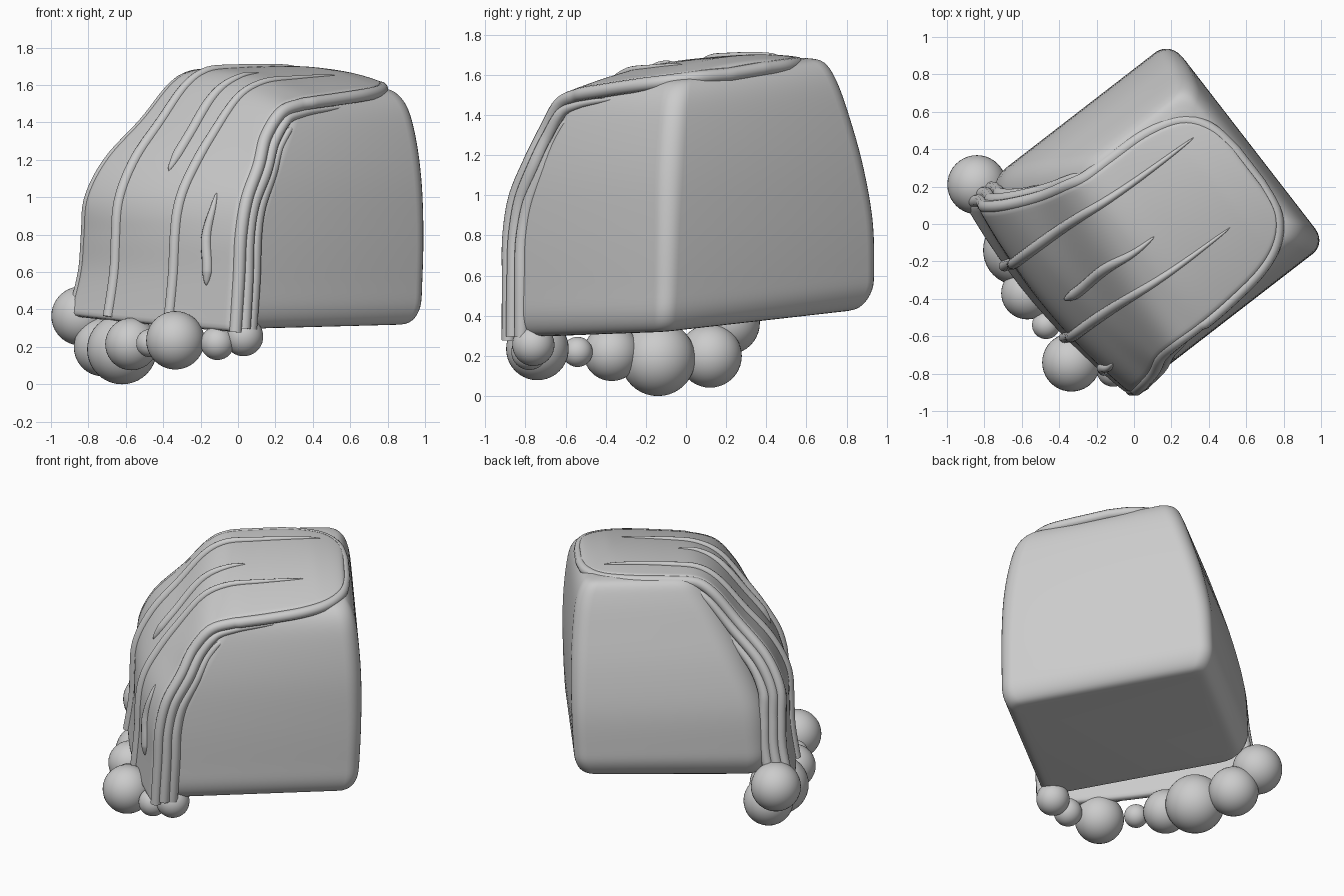
import bpy, bmesh, math
from mathutils import Vector

if "Cube" in bpy.data.objects:
    bpy.data.objects.remove(bpy.data.objects["Cube"])

C, S = 0.6115, 0.7912            # block is turned about z: u = width, v = depth


def world(u, v, z):
    return Vector((C * u + S * v, -S * u + C * v, z))


def catmull(rows, t):
    """Smooth interpolation through rows, t in 0..1."""
    n = len(rows) - 1
    f = min(max(t, 0), 1) * n
    i = min(int(f), n - 1)
    f -= i
    p = [rows[min(max(i + k, 0), n)] for k in (-1, 0, 1, 2)]
    return [0.5 * (2 * b + (c - a) * f + (2 * a - 5 * b + 4 * c - d) * f * f
                   + (3 * b - a - 3 * c + d) * f ** 3) for a, b, c, d in zip(*p)]


def make(name, verts, faces):
    me = bpy.data.meshes.new(name)
    me.from_pydata(verts, [], faces)
    bm = bmesh.new()
    bm.from_mesh(me)
    bmesh.ops.recalc_face_normals(bm, faces=bm.faces)
    bm.to_mesh(me)
    bm.free()
    me.shade_smooth()
    ob = bpy.data.objects.new(name, me)
    bpy.context.collection.objects.link(ob)
    return ob


# --- cliff block: stacked rounded rectangles (u0, u1, v0, v1, z, tilt, corner radius)
levels = [(-.52, .59, -.42, .59, .36, -.09, .06),
          (-.60, .665, -.47, .675, .375, -.09, .07),
          (-.65, .705, -.51, .725, .46, -.09, .08),
          (-.655, .71, -.51, .74, .60, -.07, .085),
          (-.64, .71, -.48, .75, .85, -.05, .09),
          (-.585, .70, -.38, .75, 1.12, -.05, .10),
          (-.51, .67, -.26, .735, 1.36, -.07, .10),
          (-.45, .63, -.16, .71, 1.53, -.09, .10),
          (-.40, .57, -.09, .665, 1.62, -.11, .09),
          (-.33, .48, .00, .60, 1.645, -.12, .07)]
rings, seg = 45, 8
verts, faces = [], []
for k in range(rings):
    u0, u1, v0, v1, z, tilt, r0 = catmull(levels, k / (rings - 1))
    low = max(0, 1 - k / 18)
    for su, sv, a0, big in ((1, 1, 0, 1), (0, 1, 90, 1), (0, 0, 180, 1.9), (1, 0, 270, 1.1)):
        r = r0 * big
        cu = u1 - r if su else u0 + r
        cv = v1 - r if sv else v0 + r
        for j in range(seg):
            a = math.radians(a0 + 90 * j / (seg - 1))
            u, v = cu + r * math.cos(a), cv + r * math.sin(a)
            verts.append(world(u, v, z + tilt * u + .025 * v * low))
n = 4 * seg
for k in range(rings - 1):
    for j in range(n):
        q = (j + 1) % n
        faces.append((k * n + j, k * n + q, k * n + n + q, k * n + n + j))
faces += [tuple(range(n)), tuple(range((rings - 1) * n, rings * n))]
make("cliff_block", verts, faces)

# --- water sheet stations, back to front: left (u, v, z), right (u, v, z)
sheet = [(.02, .665, 1.665, .24, .665, 1.635),
         (-.15, .635, 1.68, .42, .635, 1.62),
         (-.28, .54, 1.69, .54, .54, 1.60),
         (-.34, .35, 1.695, .61, .38, 1.58),
         (-.35, .12, 1.69, .64, .15, 1.555),
         (-.355, -.06, 1.675, .65, -.06, 1.53),
         (-.38, -.18, 1.60, .645, -.22, 1.48),
         (-.42, -.33, 1.42, .65, -.34, 1.34),
         (-.50, -.51, 1.21, .69, -.42, 1.18),
         (-.56, -.60, 1.00, .71, -.515, 1.00),
         (-.585, -.605, .80, .715, -.56, .80),
         (-.605, -.61, .60, .71, -.57, .57),
         (-.64, -.655, .37, .70, -.585, .28)]


def sheet_pt(a, t):
    """Local (u, v, z) on the outer water surface, a across, t along."""
    r = catmull(sheet, t)
    p = Vector(r[:3]).lerp(Vector(r[3:]), a)
    bulge = 4 * a * (1 - a) * min(1, 5 * t)
    fall = min(max((t - .42) / .2, 0), 1)
    low = min(max((t - .6) / .2, 0), 1)
    p.z += .045 * bulge * (1 - fall)
    p.y -= (.03 * fall + .035 * low) * bulge
    return p


def sheet_at(u, t, lift=0.0):
    """Point at width u on the sheet, raised along its normal."""
    r = catmull(sheet, t)
    a = (u - r[0]) / (r[3] - r[0])
    a = min(max(a, 0), 1)
    e = .01
    du = sheet_pt(min(a + e, 1), t) - sheet_pt(max(a - e, 0), t)
    dt = sheet_pt(a, min(t + e, 1)) - sheet_pt(a, max(t - e, 0))
    nrm = dt.cross(du).normalized()
    if nrm.z - nrm.y < 0:
        nrm = -nrm
    return sheet_pt(a, t) + nrm * lift


na, nt = 28, 64
verts = [world(*sheet_pt(i / na, j / nt)) for j in range(nt + 1) for i in range(na + 1)]
w = na + 1
faces = [(j * w + i, (j + 1) * w + i, (j + 1) * w + i + 1, j * w + i + 1)
         for j in range(nt) for i in range(na)]
water = make("water_sheet", verts, faces)
sol = water.modifiers.new("thickness", 'SOLIDIFY')
sol.thickness = .06
up = sum((f.normal.z for f in water.data.polygons), 0)
sol.offset = -1 if up > 0 else 1
sub = water.modifiers.new("round_rim", 'SUBSURF')
sub.levels = sub.render_levels = 1


def tube(name, pts, radius, taper_start=True, taper_end=False):
    cu = bpy.data.curves.new(name, 'CURVE')
    cu.dimensions = '3D'
    cu.bevel_depth = radius
    cu.bevel_resolution = 4
    cu.use_fill_caps = True
    sp = cu.splines.new('POLY')
    sp.points.add(len(pts) - 1)
    m = len(pts) - 1
    for i, p in enumerate(pts):
        sp.points[i].co = (*world(*p), 1)
        f = i / m
        k = math.sqrt(min(1, f / .55)) if taper_start else 1
        if taper_end:
            k *= math.sqrt(min(1, (1 - f) / .12))
        sp.points[i].radius = max(k, .05)
    sp.use_smooth = True
    ob = bpy.data.objects.new(name, cu)
    bpy.context.collection.objects.link(ob)


# --- rounded rim running round the whole sheet edge
drop = Vector((0, 0, -.034))
left = [sheet_at(-9, j / 70, -.034) if j > 28 else sheet_pt(0, j / 70) + drop for j in range(71)]
right = [sheet_at(9, j / 70, -.034) if j > 28 else sheet_pt(1, j / 70) + drop for j in range(71)]
back = [sheet_pt(i / 8, 0) + drop for i in range(1, 8)]
tube("sheet_rim", left[::-1] + back + right, .034, False)

# --- raised streams on the sheet: u start, u end, t start, t end, tapered tip
streams = [(-.17, -.25, .17, .99, False), (.12, .09, .37, .69, True),
           (.33, .25, .24, .99, False), (.52, .51, .74, .93, True)]
for i, (ua, ub, ta, tb, tip) in enumerate(streams):
    pts = []
    for k in range(61):
        f = k / 60
        u = ua + (ub - ua) * f + .008 * math.sin(f * 9)
        pts.append(sheet_at(u, ta + (tb - ta) * f, 0))
    tube(f"stream_{i + 1}", pts, .03, True, tip)

# --- layered streams hanging under both edges of the sheet
for side, u_edge, sgn in (("left", -9, -1), ("right", 9, 1)):
    for k, (depth, t0, rad) in enumerate(((.085, .30, .036), (.14, .44, .036))):
        pts = []
        for j in range(61):
            t = t0 + (.99 - t0) * j / 60
            p = sheet_at(u_edge, t, -depth)
            p.x += sgn * (.016 + .006 * math.sin(t * 14 + k))
            pts.append(p)
        tube(f"{side}_edge_stream_{k + 1}", pts, rad)

# --- foam balls at the foot of the fall
foam = [(-.84, .21, .365, .158), (-.72, .12, .20, .158), (-.62, -.14, .187, .187),
        (-.57, -.37, .215, .14), (-.47, -.54, .22, .075), (-.335, -.74, .235, .156),
        (-.11, -.78, .22, .09), (.03, -.76, .255, .105)]
for i, (x, y, z, r) in enumerate(foam):
    bpy.ops.mesh.primitive_uv_sphere_add(segments=40, ring_count=20, radius=r, location=(x, y, z))
    bpy.context.object.name = f"foam_ball_{i + 1}"
    bpy.ops.object.shade_smooth()
